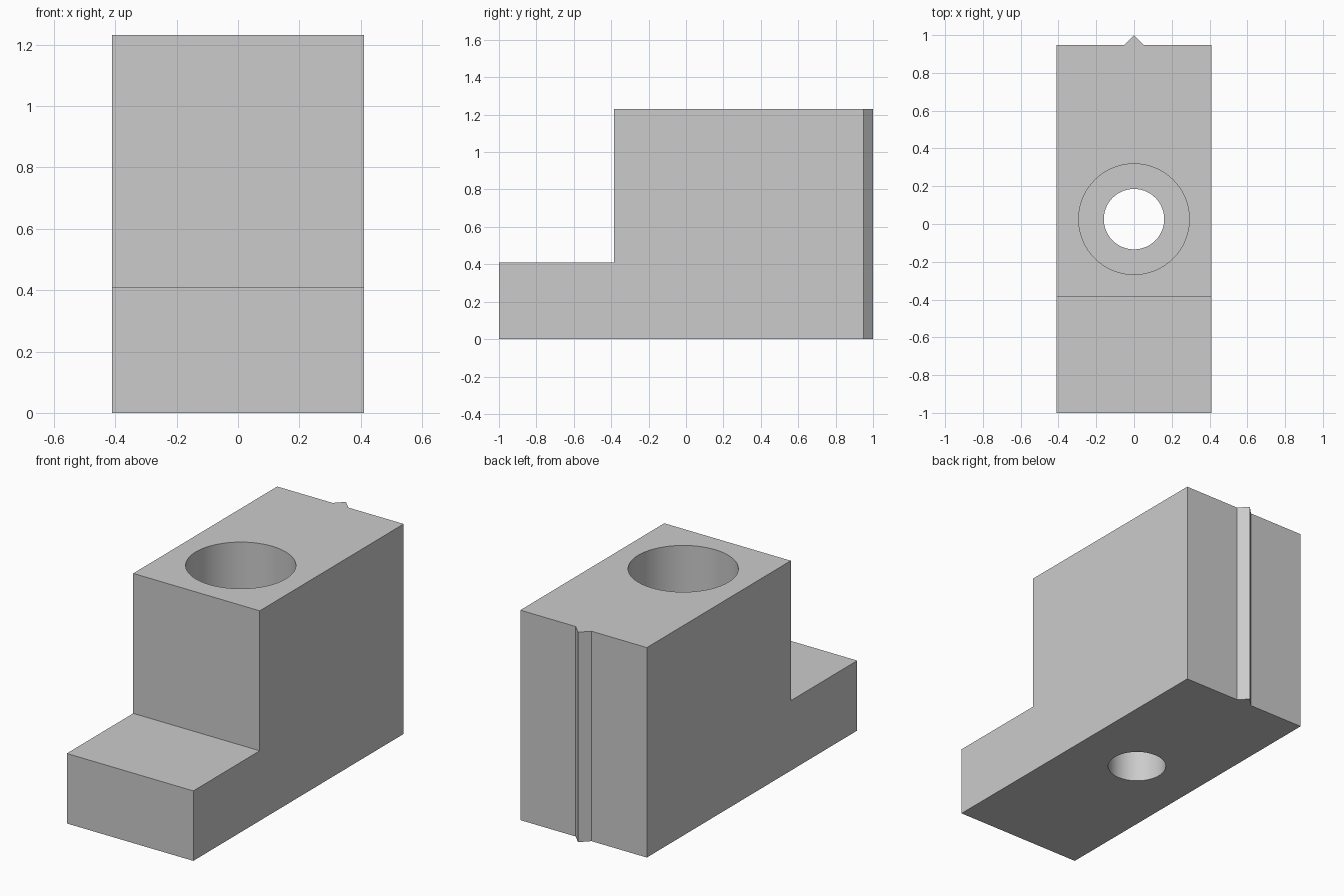
import bpy
import bmesh
from math import cos, sin, tau, radians
from mathutils import Vector

if "Cube" in bpy.data.objects:
    bpy.data.objects.remove(bpy.data.objects["Cube"])

U = 2 / 19.5               # one design unit
HALF_W, HEIGHT = 4 * U, 12 * U
FRONT, BACK = -1.0, 1 - 0.5 * U
STEP_Y, STEP_Z = FRONT + 6 * U, 4 * U
BORE_Y = FRONT + 10 * U

grey = bpy.data.materials.new("plain grey")
grey.use_nodes = True
colour = (0.6, 0.6, 0.6, 1)
grey.diffuse_color = colour
grey.node_tree.nodes["Principled BSDF"].inputs["Base Color"].default_value = colour


def finish(name, bm):
    bmesh.ops.recalc_face_normals(bm, faces=bm.faces)
    mesh = bpy.data.meshes.new(name)
    bm.to_mesh(mesh)
    bm.free()
    mesh.materials.append(grey)
    obj = bpy.data.objects.new(name, mesh)
    bpy.context.collection.objects.link(obj)
    return obj


def prism(name, outline, direction):
    """Extrude a closed outline of 3D points along a direction."""
    bm = bmesh.new()
    face = bm.faces.new([bm.verts.new(p) for p in outline])
    result = bmesh.ops.extrude_face_region(bm, geom=[face], use_keep_orig=True)
    moved = [g for g in result["geom"] if isinstance(g, bmesh.types.BMVert)]
    bmesh.ops.translate(bm, verts=moved, vec=Vector(direction))
    return finish(name, bm)


def lathe(name, profile, centre, segments=72):
    """Closed solid of revolution about z from (radius, height) pairs."""
    bm = bmesh.new()
    rings = [[bm.verts.new((r * cos(tau * i / segments) + centre[0],
                            r * sin(tau * i / segments) + centre[1], z))
              for i in range(segments)] for r, z in profile]
    for low, high in zip(rings, rings[1:]):
        for i in range(segments):
            j = (i + 1) % segments
            bm.faces.new((low[i], low[j], high[j], high[i]))
    bm.faces.new(rings[0])
    bm.faces.new(rings[-1])
    return finish(name, bm)


# Stepped block, drawn in side profile
side = [(FRONT, 0), (BACK, 0), (BACK, HEIGHT), (STEP_Y, HEIGHT),
        (STEP_Y, STEP_Z), (FRONT, STEP_Z)]
block = prism("stepped_block", [(-HALF_W, y, z) for y, z in side], (2 * HALF_W, 0, 0))

# Counterbored screw hole
cutter = lathe("screw_hole_cutter",
               [(0.16, -0.1), (0.16, STEP_Z), (0.293, STEP_Z), (0.293, HEIGHT + 0.1)],
               (0, BORE_Y))
cutter.hide_render = True
cut = block.modifiers.new("screw_hole", "BOOLEAN")
cut.operation = "DIFFERENCE"
cut.solver = "EXACT"
cut.object = cutter
bpy.context.view_layer.objects.active = block
block.select_set(True)
bpy.ops.object.modifier_apply(modifier=cut.name)
bpy.data.objects.remove(cutter)
bpy.ops.object.shade_smooth_by_angle(angle=radians(30))

# Pointed ridge running up the back face
prism("back_ridge", [(-0.5 * U, BACK, 0), (0.5 * U, BACK, 0), (0, 1, 0)], (0, 0, HEIGHT))
